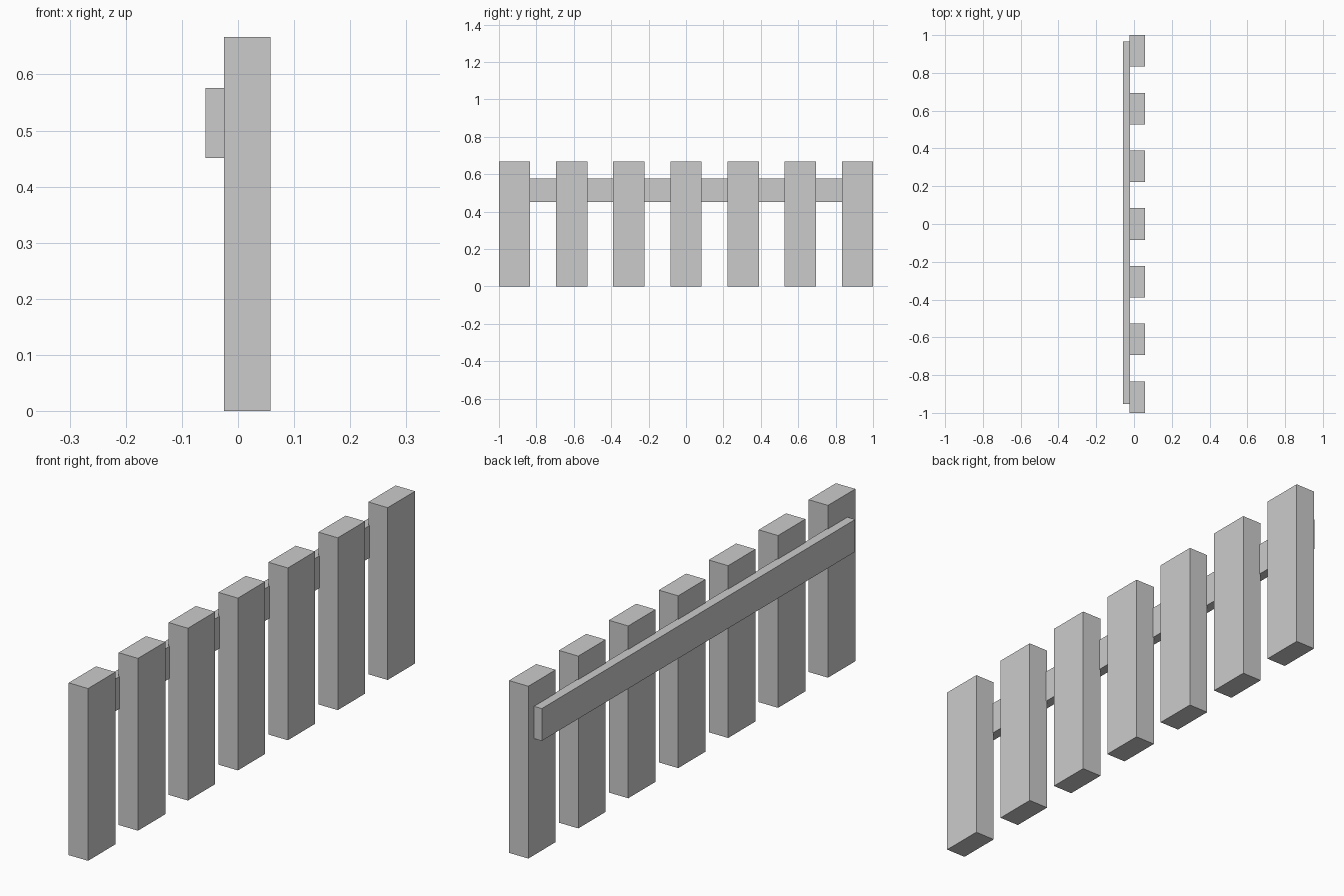
import bpy

if "Cube" in bpy.data.objects:
    bpy.data.objects.remove(bpy.data.objects["Cube"])


def box(name, x, y, z):
    """Add a box spanning the given (min, max) ranges."""
    spans = (x, y, z)
    bpy.ops.mesh.primitive_cube_add(size=1, location=[(a + b) / 2 for a, b in spans])
    obj = bpy.context.object
    obj.name = name
    obj.scale = [b - a for a, b in spans]
    bpy.ops.object.transform_apply(location=False, rotation=False, scale=True)
    return obj


# Seven evenly spaced upright posts
COUNT, WIDTH = 7, 0.167
STEP = (2 - WIDTH) / (COUNT - 1)
for i in range(COUNT):
    y0 = -1 + i * STEP
    box(f"fence_post_{i + 1}", (-0.025, 0.058), (y0, y0 + WIDTH), (0, 0.667))

# Rail along the back, slightly sunk into the posts
box("back_rail", (-0.058, -0.021), (-0.952, 0.965), (0.451, 0.576))
